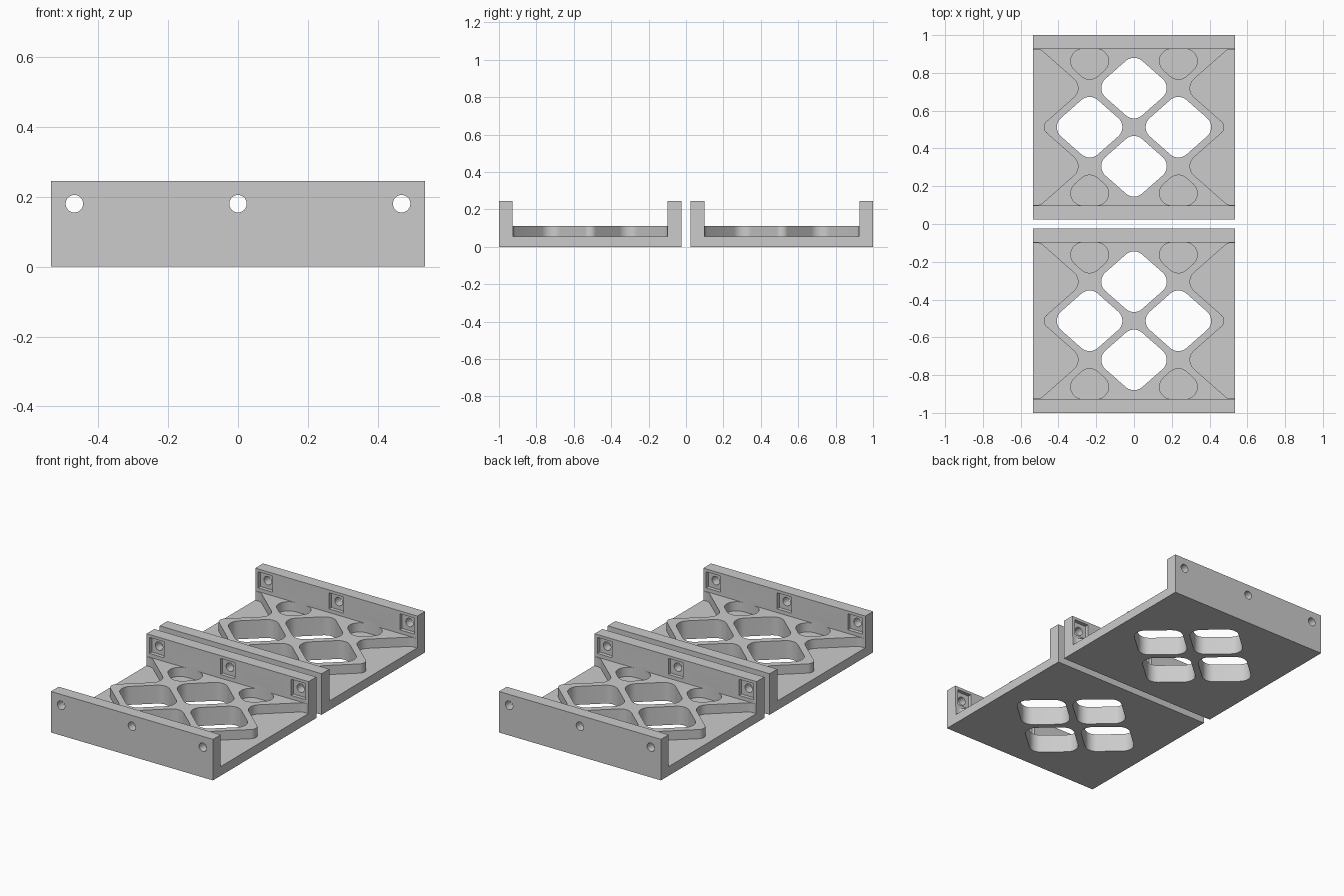
import bpy, bmesh, math
from mathutils import Vector

if "Cube" in bpy.data.objects:
    bpy.data.objects.remove(bpy.data.objects["Cube"])

HX, HY = 0.535, 0.4875          # half width and half depth of one tray
W = HY - 0.073                  # inner face of the walls
BASE, RAISED, TOP = 0.055, 0.11, 0.245
SX, SY, FILL = 0.235, 0.207, 0.88   # lattice spacing and cell fill
CENTRE = 0.5125

grey = bpy.data.materials.new("light_grey")
grey.diffuse_color = (0.6, 0.6, 0.6, 1)
grey.use_nodes = True
grey.node_tree.nodes["Principled BSDF"].inputs["Base Color"].default_value = grey.diffuse_color


def fillet(points, steps=8):
    """Round each (x, y, radius) corner of a closed outline."""
    out, n = [], len(points)
    for i, (x, y, r) in enumerate(points):
        p = Vector((x, y))
        if r == 0:
            out.append(p)
            continue
        a = (Vector(points[i - 1][:2]) - p).normalized()
        b = (Vector(points[(i + 1) % n][:2]) - p).normalized()
        half = a.angle(b) / 2
        c = p + (a + b).normalized() * r / math.sin(half)
        start = p + a * r / math.tan(half) - c
        end = p + b * r / math.tan(half) - c
        sweep = start.angle_signed(end)     # clockwise positive
        for k in range(steps + 1):
            t = -sweep * k / steps
            out.append(c + Vector((start.x * math.cos(t) - start.y * math.sin(t),
                                   start.x * math.sin(t) + start.y * math.cos(t))))
    return out


def prism(bm, outline, lo, hi, to3d=lambda u, v, w: (u, v, w)):
    """Extrude a flat outline between two levels."""
    low = [bm.verts.new(to3d(p[0], p[1], lo)) for p in outline]
    high = [bm.verts.new(to3d(p[0], p[1], hi)) for p in outline]
    bm.faces.new(low)
    bm.faces.new(high)
    for i in range(len(low)):
        j = (i + 1) % len(low)
        bm.faces.new((low[i], low[j], high[j], high[i]))


def finish(bm, name):
    bmesh.ops.recalc_face_normals(bm, faces=bm.faces)
    mesh = bpy.data.meshes.new(name)
    bm.to_mesh(mesh)
    bm.free()
    mesh.materials.append(grey)
    obj = bpy.data.objects.new(name, mesh)
    bpy.context.collection.objects.link(obj)
    return obj


def combine(obj, other, operation):
    """Apply a boolean and discard the helper."""
    mod = obj.modifiers.new("combine", 'BOOLEAN')
    mod.operation, mod.solver, mod.object = operation, 'EXACT', other
    bpy.context.view_layer.update()
    mesh = bpy.data.meshes.new_from_object(
        obj.evaluated_get(bpy.context.evaluated_depsgraph_get()))
    obj.modifiers.clear()
    obj.data = mesh
    bpy.data.objects.remove(other)


along_x = lambda u, v, w: (w, u, v)
along_y = lambda u, v, w: (u, w, v)

# Tray body: U-shaped channel
bm = bmesh.new()
prism(bm, [(-HY, 0), (HY, 0), (HY, TOP), (W, TOP), (W, BASE),
           (-W, BASE), (-W, TOP), (-HY, TOP)], -HX, HX, along_x)
tray = finish(bm, "back_tray")

# Raised lattice slab with notched sides, sunk into base and walls
valley = SX * (2 - FILL)
apex = SX * (3 - FILL - 0.0) - SX * 1.0 + 0.0
edge = W - 0.002
corner = valley + (edge - SY) * SX / SY
right = [(HX - 0.002, W + 0.03, 0), (HX - 0.002, edge, 0), (corner, edge, 0.05),
         (valley, SY, 0.065), (SX + SX * (2 - FILL), 0, 0.04)]
right += [(x, -y, r) for x, y, r in reversed(right[:4])]
left = [(-x, -y, r) for x, y, r in right]
bm = bmesh.new()
prism(bm, fillet(right + left), 0.03, RAISED)
combine(tray, finish(bm, "lattice"), 'UNION')

# Four diamond openings and four blind triangular pockets
a, b, r = SX * FILL, SY * FILL, 0.065
bm = bmesh.new()
for cx, cy in ((SX, 0), (-SX, 0), (0, SY), (0, -SY)):
    prism(bm, fillet([(cx + a, cy, r), (cx, cy + b, r),
                      (cx - a, cy, r), (cx, cy - b, r)]), -0.1, 0.2)
for sx in (-1, 1):
    for sy in (-1, 1):
        prism(bm, fillet([(sx * SX - a, sy * (W + 0.0005), r),
                          (sx * SX + a, sy * (W + 0.0005), r),
                          (sx * SX, sy * (2 * SY - b), r)]), BASE, 0.13)
combine(tray, finish(bm, "opening_cutter"), 'DIFFERENCE')

# Square recesses on the inner wall faces, then bolt holes through the walls
recess, holes = bmesh.new(), bmesh.new()
for x in (-0.468, 0, 0.468):
    s, z = 0.048, 0.18
    prism(recess, [(x - s, z - s), (x + s, z - s), (x + s, z + s), (x - s, z + s)],
          -W - 0.022, W + 0.022, along_y)
    prism(holes, [(x + 0.025 * math.cos(k * math.tau / 32),
                   z + 0.025 * math.sin(k * math.tau / 32)) for k in range(32)],
          -0.6, 0.6, along_y)
combine(tray, finish(recess, "recess_cutter"), 'DIFFERENCE')
combine(tray, finish(holes, "hole_cutter"), 'DIFFERENCE')

# Smooth the rounded corners, keep edges sharp
bpy.context.view_layer.objects.active = tray
tray.select_set(True)
bpy.ops.object.shade_smooth_by_angle(angle=math.radians(30))

# Second, identical tray in front
tray.location.y = CENTRE
front = tray.copy()
front.name = "front_tray"
front.location.y = -CENTRE
bpy.context.collection.objects.link(front)
